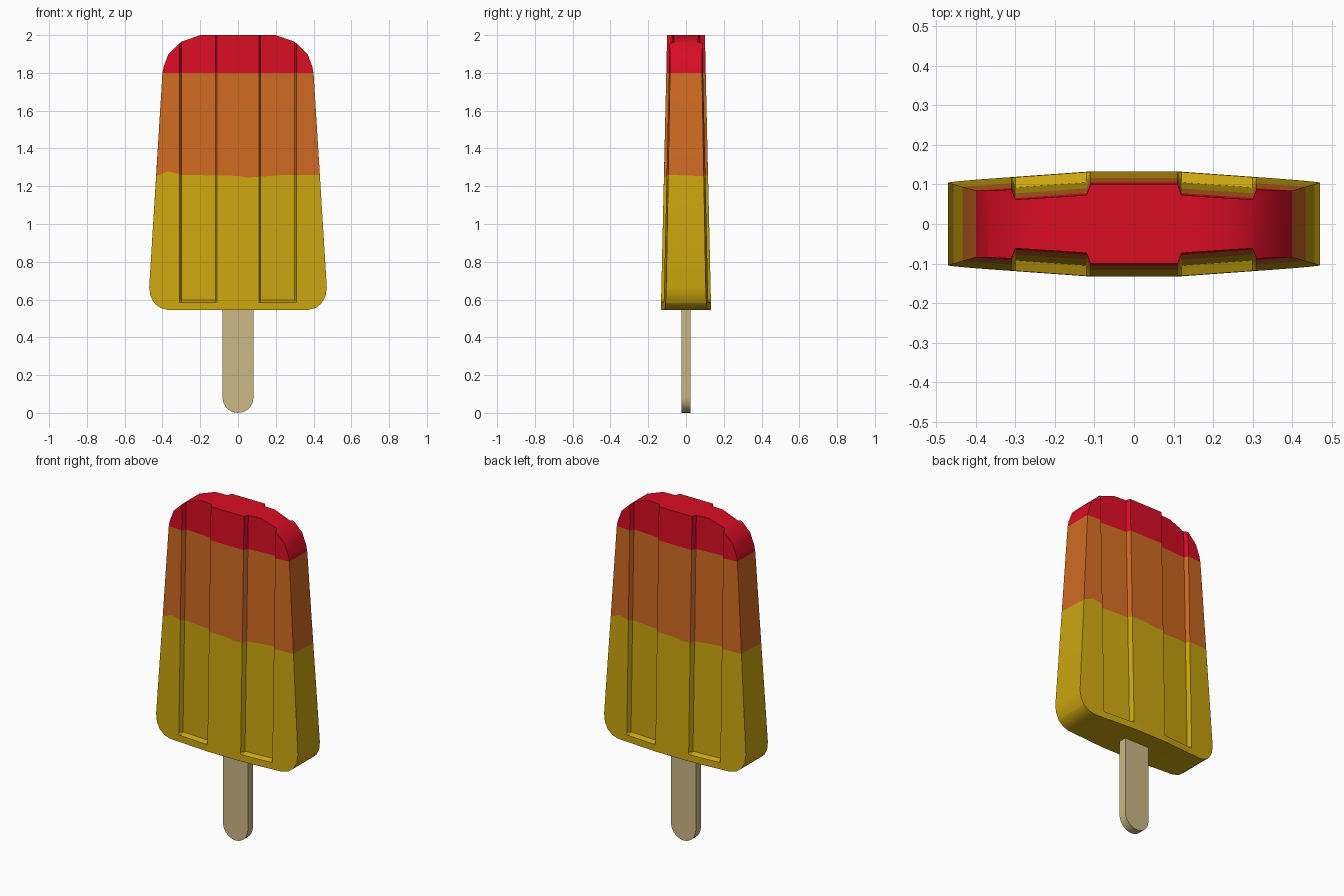
import bpy, bmesh, math
from mathutils import Vector

if "Cube" in bpy.data.objects:
    bpy.data.objects.remove(bpy.data.objects["Cube"])

Z0, Z1 = 0.545, 2.0          # bottom and top of the ice


def material(name, rgb):
    m = bpy.data.materials.new(name)
    m.diffuse_color = (*rgb, 1)
    m.use_nodes = True
    m.node_tree.nodes["Principled BSDF"].inputs["Base Color"].default_value = m.diffuse_color
    return m


yellow = material("yellow ice", (0.61, 0.385, 0.005))
orange = material("orange ice", (0.63, 0.144, 0.016))
red = material("red ice", (0.70, 0.004, 0.018))
wood = material("pale wood", (0.60, 0.48, 0.24))


def finish(bm, name, mats):
    bmesh.ops.recalc_face_normals(bm, faces=bm.faces[:])
    me = bpy.data.meshes.new(name)
    bm.to_mesh(me)
    bm.free()
    for m in mats:
        me.materials.append(m)
    ob = bpy.data.objects.new(name, me)
    bpy.context.collection.objects.link(ob)
    bpy.ops.object.select_all(action='DESELECT')
    ob.select_set(True)
    bpy.context.view_layer.objects.active = ob
    bpy.ops.object.shade_smooth_by_angle(angle=math.radians(35))
    return ob


def half_depth(x, z, grooved):
    """Bowed, tapering face of the ice with two grooves per side."""
    t = (z - Z0) / (Z1 - Z0)
    a = max(abs(x) - 0.11, 0)
    y = (1 - t) * (0.133 - 0.072 * a) + t * (0.10 - 0.069 * a)
    if grooved and 0.115 < abs(x) < 0.305:
        y -= 0.026
    return y


# Ice body: loft of grooved cross-sections
half = [0.05, 0.11, 0.12, 0.2, 0.25, 0.30, 0.31, 0.37, 0.5]
xs = [-x for x in reversed(half)] + [0] + half
bm = bmesh.new()
rings = []
for z, g in [(Z0, 0), (0.585, 0), (0.597, 1), (Z1, 1)]:
    pts = [(x, -half_depth(x, z, g), z) for x in xs]
    pts += [(x, half_depth(x, z, g), z) for x in reversed(xs)]
    rings.append([bm.verts.new(p) for p in pts])
n = len(rings[0])
for a, b in zip(rings, rings[1:]):
    for i in range(n):
        j = (i + 1) % n
        bm.faces.new((a[i], a[j], b[j], b[i]))
bm.faces.new(rings[0][::-1])
bm.faces.new(rings[-1])
bmesh.ops.recalc_face_normals(bm, faces=bm.faces[:])

# Trim the sides to the rounded front outline
outline = [(0.37, Z0), (0.41, 0.555), (0.443, 0.58), (0.464, 0.62), (0.47, 0.665),
           (0.40, 1.80), (0.393, 1.835), (0.368, 1.90), (0.30, 1.965), (0.2, Z1)]


def cut(co, no, clear):
    bmesh.ops.bisect_plane(bm, geom=bm.verts[:] + bm.edges[:] + bm.faces[:], dist=1e-4,
                           plane_co=co, plane_no=no, clear_outer=clear)
    if clear:
        bmesh.ops.holes_fill(bm, edges=[e for e in bm.edges if e.is_boundary], sides=0)


order = list(zip(outline, outline[1:]))
order.sort(key=lambda s: -abs(s[1][1] - s[0][1]))
for s in (1, -1):
    for (xa, za), (xb, zb) in order:
        cut((s * xa, 0, za), Vector((s * (zb - za), 0, xa - xb)).normalized(), True)

# Colour bands by height, lower boundary slightly wavy
for z in (1.26, 1.80):
    cut((0, 0, z), (0, 0, 1), False)
for f in bm.faces:
    z = f.calc_center_median().z
    f.material_index = 0 if z < 1.26 else 1 if z < 1.80 else 2
wave = [(-0.5, -0.008), (-0.42, -0.006), (-0.37, 0.02), (-0.30, 0.0), (0.0, -0.005),
        (0.05, -0.014), (0.25, 0.0), (0.5, 0.0)]
for v in bm.verts:
    if abs(v.co.z - 1.26) < 1e-3:
        x = v.co.x if v.co.y < 0 else -v.co.x
        for (xa, da), (xb, db) in zip(wave, wave[1:]):
            if xa <= x < xb:
                v.co.z += da + (db - da) * (x - xa) / (xb - xa)
                break
finish(bm, "ice_body", [yellow, orange, red])

# Wooden stick with rounded end
bm = bmesh.new()
r, d = 0.082, 0.024
prof = [(-r, 0.60)]
prof += [(-r * math.cos(math.pi * i / 14), r - r * math.sin(math.pi * i / 14)) for i in range(15)]
prof += [(r, 0.60)]
face = bm.faces.new([bm.verts.new((x, -d, z)) for x, z in prof])
ext = bmesh.ops.extrude_face_region(bm, geom=[face])
bmesh.ops.translate(bm, vec=(0, 2 * d, 0),
                    verts=[v for v in ext["geom"] if isinstance(v, bmesh.types.BMVert)])
finish(bm, "stick", [wood])
